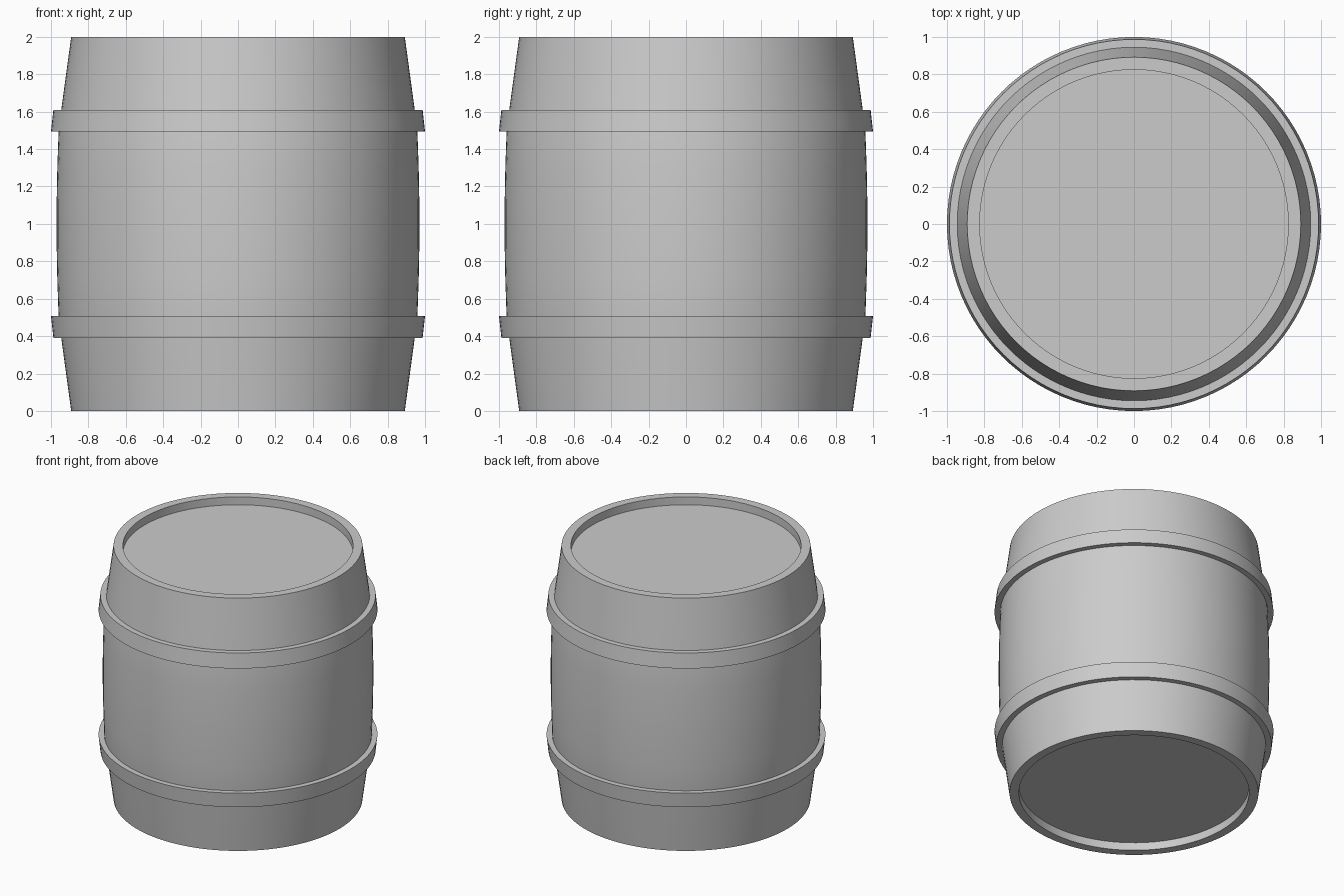
import bpy
import bmesh
from math import cos, sin, pi, radians

if "Cube" in bpy.data.objects:
    bpy.data.objects.remove(bpy.data.objects["Cube"])

SIDES = 96


def lathe(name, profile, closed=False):
    """Revolve (radius, z) points around z; radius 0 becomes a pole."""
    bm = bmesh.new()
    rings = []
    for r, z in profile:
        n = SIDES if r > 0 else 1
        rings.append([bm.verts.new((r * cos(2 * pi * i / SIDES),
                                    r * sin(2 * pi * i / SIDES), z)) for i in range(n)])
    pairs = list(zip(rings, rings[1:]))
    if closed:
        pairs.append((rings[-1], rings[0]))
    for a, b in pairs:
        for i in range(SIDES):
            j = (i + 1) % SIDES
            quad = [a[i % len(a)], a[j % len(a)], b[j % len(b)], b[i % len(b)]]
            bm.faces.new(list(dict.fromkeys(quad)))
    bmesh.ops.recalc_face_normals(bm, faces=bm.faces)
    mesh = bpy.data.meshes.new(name)
    bm.to_mesh(mesh)
    bm.free()
    obj = bpy.data.objects.new(name, mesh)
    bpy.context.collection.objects.link(obj)
    bpy.ops.object.select_all(action='DESELECT')
    obj.select_set(True)
    bpy.context.view_layer.objects.active = obj
    bpy.ops.object.shade_smooth_by_angle(angle=radians(30))
    return obj


def flip(profile):
    return [(r, 2 - z) for r, z in profile]


# Bulging body with recessed heads: lower half, mirrored to the upper half
lower = [(0, 0.062), (0.825, 0.062), (0.825, 0), (0.892, 0), (0.945, 0.39),
         (0.959, 0.5), (0.966, 0.7), (0.97, 0.9)]
lathe("barrel_body", lower + flip(lower)[::-1])

# Tapered hoops, wider towards the middle of the barrel
hoop = [(0.94, 0.39), (0.987, 0.39), (1.0, 0.507), (0.95, 0.507)]
lathe("lower_hoop", hoop, closed=True)
lathe("upper_hoop", flip(hoop), closed=True)
